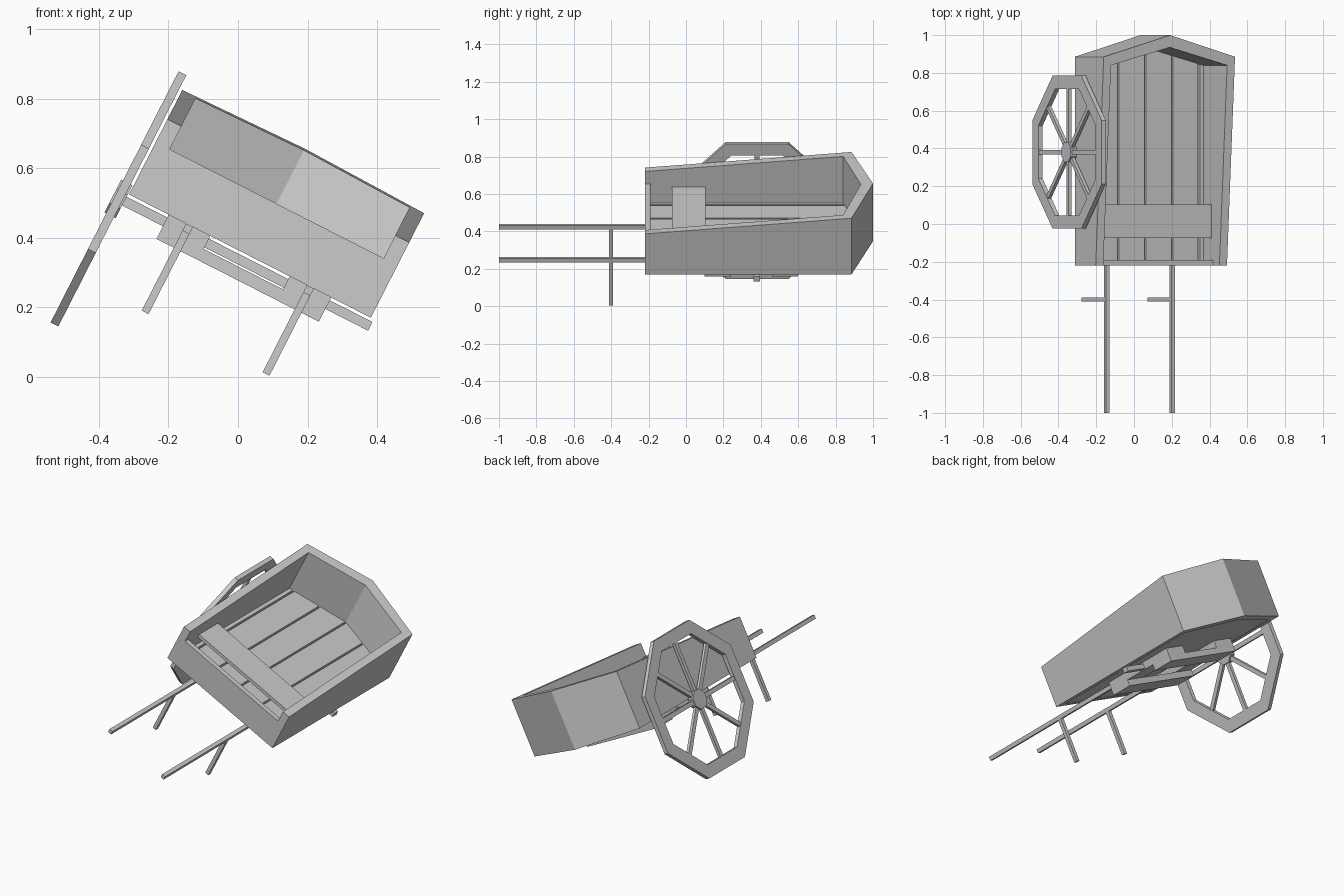
import bpy, bmesh, math
from mathutils import Matrix, Vector

if "Cube" in bpy.data.objects:
    bpy.data.objects.remove(bpy.data.objects["Cube"])

# The cart leans to one side: build upright, centred on MID, then tilt about y
MID = -0.127
TILT = Matrix.Rotation(math.radians(27), 4, 'Y') @ Matrix.Translation((MID, 0, 0))


def finish(name, bm, smooth=False):
    bmesh.ops.recalc_face_normals(bm, faces=bm.faces[:])
    bm.transform(TILT)
    me = bpy.data.meshes.new(name)
    bm.to_mesh(me)
    bm.free()
    ob = bpy.data.objects.new(name, me)
    bpy.context.collection.objects.link(ob)
    if smooth:
        bpy.context.view_layer.objects.active = ob
        ob.select_set(True)
        bpy.ops.object.shade_smooth_by_angle(angle=math.radians(30))
        ob.select_set(False)
    return ob


def box(name, x0, x1, y0, y1, z0, z1):
    bm = bmesh.new()
    bmesh.ops.create_cube(bm, size=1)
    for v in bm.verts:
        v.co = Vector((x1 if v.co.x > 0 else x0,
                       y1 if v.co.y > 0 else y0,
                       z1 if v.co.z > 0 else z0))
    return finish(name, bm)


def prism(name, pts, z0, top, smooth=False):
    bm = bmesh.new()
    lo = [bm.verts.new((x, y, z0)) for x, y in pts]
    hi = [bm.verts.new((x, y, top(y))) for x, y in pts]
    bm.faces.new(lo)
    bm.faces.new(hi)
    n = len(pts)
    for i in range(n):
        j = (i + 1) % n
        bm.faces.new((lo[i], lo[j], hi[j], hi[i]))
    return finish(name, bm, smooth)


def rim_height(y):
    return 0.568 + (y + 0.22) * 0.094 / 1.105


def inner_back(x):
    return 0.935 - 0.095 * abs(x) / 0.345


# Body: side walls and pointed back in one piece, rim rising to the back
W, T = 0.39, 0.345
prism("body_walls", [(-W, -0.22), (-T, -0.22), (-T, 0.84), (0, 0.935), (T, 0.84),
                     (T, -0.22), (W, -0.22), (W, 0.885), (0, 1.0), (-W, 0.885)],
      0.325, rim_height, True)
box("front_panel", -T, T, -0.22, -0.19, 0.325, 0.494)
box("seat", -T, T, -0.075, 0.103, 0.455, 0.475)

# Floor: solid base with planks and thin gaps
prism("floor_base", [(-T, -0.19), (T, -0.19), (T, 0.84), (0, 0.935), (-T, 0.84)],
      0.327, lambda y: 0.36)
gaps = [-T - 0.005, -0.32, -0.16, 0, 0.16, 0.32, T + 0.005]
for i, (a, b) in enumerate(zip(gaps, gaps[1:])):
    a, b = a + 0.005, b - 0.005
    prism(f"floor_plank_{i + 1}", [(a, -0.19), (b, -0.19), (b, inner_back(b)), (a, inner_back(a))],
          0.36, lambda y: 0.38)

# Shafts, legs and mounting blocks on both sides
for side, s in (("left", -1), ("right", 1)):
    c = 0.195 * s
    box(f"{side}_shaft", c - 0.011, c + 0.011, -1.0, 0.3, 0.302, 0.325)
    box(f"{side}_leg", c - 0.011, c + 0.011, -0.411, -0.389, 0.044, 0.31)
    box(f"{side}_mounting_block", c - 0.067, c + 0.067, 0.1, 0.6, 0.283, 0.325)

# Cross planks and axle
box("front_cross_plank", -0.262, 0.262, 0.1, 0.24, 0.247, 0.283)
box("back_cross_plank", -0.262, 0.262, 0.46, 0.6, 0.247, 0.283)
box("axle", -0.41, 0.4, 0.36, 0.395, 0.288, 0.316)

# Wheel: eight-sided rim, hub and spokes, on the left side only
WX, WY, WZ = -0.4115, 0.38, 0.30


def ring(bm, apothem, x):
    r = apothem / math.cos(math.pi / 8)
    return [bm.verts.new((x, WY + r * math.cos(math.pi / 8 + k * math.pi / 4),
                          WZ + r * math.sin(math.pi / 8 + k * math.pi / 4))) for k in range(8)]


bm = bmesh.new()
loops = [ring(bm, a, WX + dx) for a, dx in
         ((0.405, -0.0125), (0.405, 0.0125), (0.335, 0.0125), (0.335, -0.0125))]
for p, q in zip(loops, loops[1:] + loops[:1]):
    for k in range(8):
        m = (k + 1) % 8
        bm.faces.new((p[k], p[m], q[m], q[k]))
finish("wheel_rim", bm)

bm = bmesh.new()
a, b = ring(bm, 0.053, WX - 0.018), ring(bm, 0.053, WX + 0.018)
bm.faces.new(a)
bm.faces.new(b)
for k in range(8):
    m = (k + 1) % 8
    bm.faces.new((a[k], a[m], b[m], b[k]))
finish("wheel_hub", bm)

bm = bmesh.new()
for k in range(8):
    mat = (Matrix.Translation((WX, WY, WZ)) @ Matrix.Rotation(k * math.pi / 4, 4, 'X')
           @ Matrix.Translation((0, 0.195, 0)) @ Matrix.Diagonal((0.018, 0.3, 0.025, 1)))
    bmesh.ops.create_cube(bm, size=1, matrix=mat)
finish("wheel_spokes", bm)
